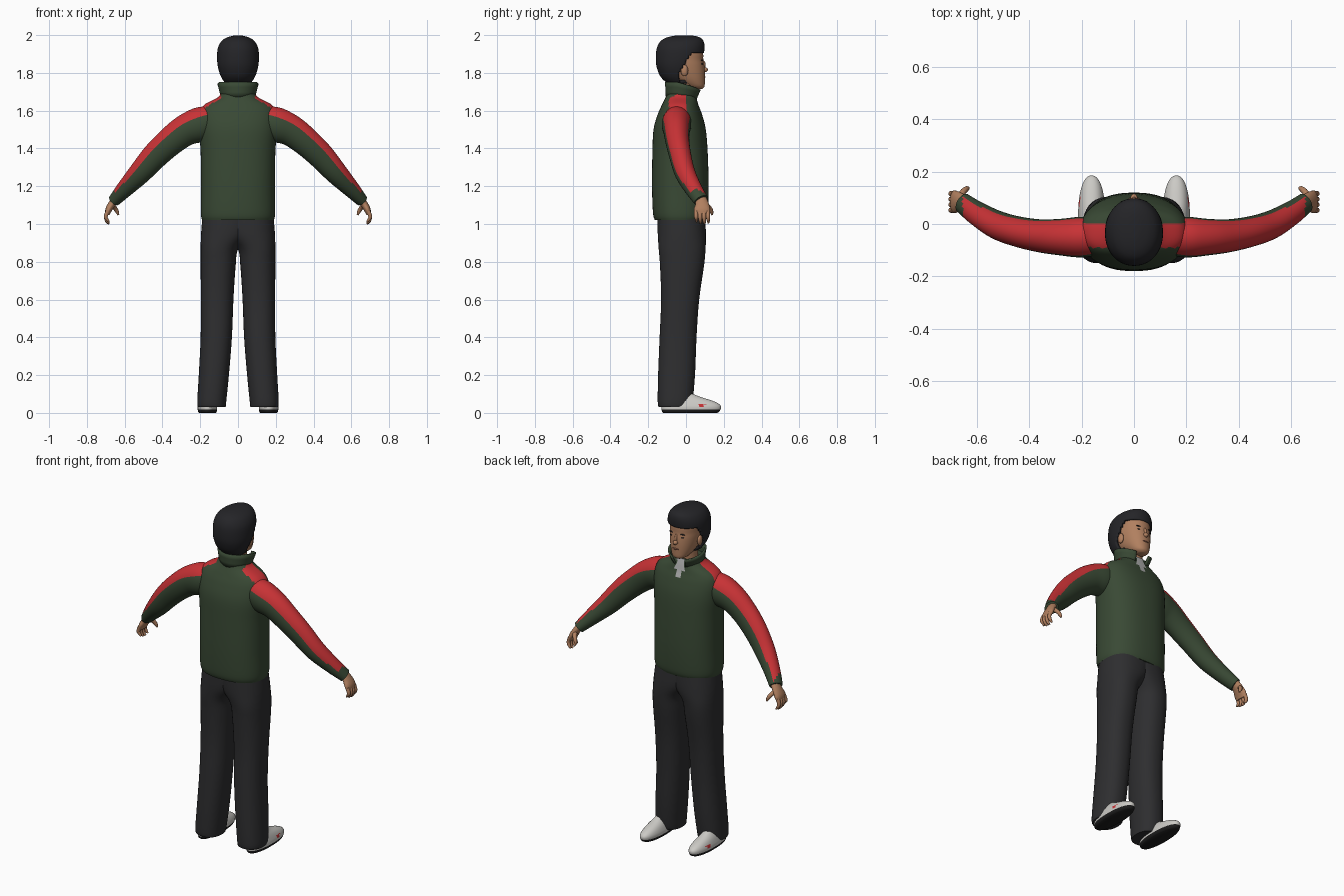
import bpy, bmesh, math
from mathutils import Vector

if "Cube" in bpy.data.objects:
    bpy.data.objects.remove(bpy.data.objects["Cube"])

def mat(name, r, g, b):
    m = bpy.data.materials.new(name)
    m.diffuse_color = (r, g, b, 1)
    m.use_nodes = True
    m.node_tree.nodes["Principled BSDF"].inputs["Base Color"].default_value = m.diffuse_color
    return m

GREEN = mat("jacket_green", .041, .067, .035)
RED = mat("stripe_red", .58, .032, .036)
DARK = mat("trouser_charcoal", .027, .027, .029)
HAIR = mat("hair_black", .018, .018, .021)
SKIN = mat("skin", .44, .215, .115)
LIP = mat("lip_brown", .27, .11, .07)
WHITE = mat("shoe_white", .6, .59, .56)
SOLE = mat("sole_black", .012, .012, .012)
GREY = mat("shirt_grey", .42, .42, .42)

def smooth_rows(rows, n):
    """Catmull-Rom interpolation of number rows, n steps per span."""
    out = []
    for i in range(len(rows) - 1):
        a, b, c, d = (rows[max(0, min(len(rows) - 1, i + k))] for k in (-1, 0, 1, 2))
        for j in range(n):
            t = j / n
            out.append([.5 * (2*q + (r-p)*t + (2*p-5*q+4*r-s)*t*t + (3*q-p-3*r+s)*t**3)
                        for p, q, r, s in zip(a, b, c, d)])
    return out + [list(rows[-1])]

def finish(name, bm, mats, rule=None, angle=50):
    bmesh.ops.recalc_face_normals(bm, faces=bm.faces)
    if rule:
        for f in bm.faces:
            f.material_index = rule(f.calc_center_median(), f.normal)
    me = bpy.data.meshes.new(name)
    bm.to_mesh(me)
    bm.free()
    for m in mats:
        me.materials.append(m)
    ob = bpy.data.objects.new(name, me)
    bpy.context.collection.objects.link(ob)
    bpy.ops.object.select_all(action='DESELECT')
    ob.select_set(True)
    bpy.context.view_layer.objects.active = ob
    bpy.ops.object.shade_smooth_by_angle(angle=math.radians(angle))
    return ob

def loft(name, rings, mats, rule=None, seg=32, power=1.0, side=1, cull=None):
    """Skin rings of (centre, u, v) with capped ends; side=-1 mirrors in x."""
    bm = bmesh.new()
    loops = []
    for c, u, v in rings:
        loop = []
        for k in range(seg):
            a = 2 * math.pi * (k + .5) / seg
            cu, sv = (math.copysign(abs(w) ** power, w) for w in (math.cos(a), math.sin(a)))
            p = c + u * cu + v * sv
            loop.append(bm.verts.new((p.x * side, p.y, p.z)))
        loops.append(loop)
    for A, B in zip(loops, loops[1:]):
        for k in range(seg):
            bm.faces.new((A[k], A[(k+1) % seg], B[(k+1) % seg], B[k]))
    bm.faces.new(loops[0])
    bm.faces.new(loops[-1])
    if cull:
        bmesh.ops.delete(bm, geom=[f for f in bm.faces if cull(f.calc_center_median())], context='FACES')
    return finish(name, bm, mats, rule)

def stack(rows, n=4):
    """Rows of (z, x0, x1, y0, y1) to horizontal rings."""
    return [(Vector(((a+b)/2, (c+d)/2, z)), Vector(((b-a)/2, 0, 0)), Vector((0, (d-c)/2, 0)))
            for z, a, b, c, d in smooth_rows(rows, n)]

def centred(rows):
    return [(z, -h, h, a, b) for z, h, a, b in rows]

def limb(rows, n=4):
    """Rows of (x, y, z, thickness, width) to rings across the path."""
    pts = smooth_rows(rows, n)
    rings = []
    for i, (x, y, z, th, wd) in enumerate(pts):
        t = (Vector(pts[min(i+1, len(pts)-1)][:3]) - Vector(pts[max(i-1, 0)][:3])).normalized()
        wide = Vector((0, 1, 0))
        wide = (wide - t * wide.dot(t)).normalized()
        rings.append((Vector((x, y, z)), t.cross(wide) * th, wide * wd))
    return rings

def ball(name, loc, size, m):
    bm = bmesh.new()
    bmesh.ops.create_uvsphere(bm, u_segments=16, v_segments=10, radius=1)
    for v in bm.verts:
        v.co = Vector(loc) + Vector(v.co[i] * size[i] for i in range(3))
    return finish(name, bm, [m])

# Jacket body with shoulder stripes and an open neck patch
def jacket_rule(c, n):
    if c.z > 1.6 and abs(c.x) > .09 and -.09 < c.y < 0:
        return 1
    return 2 if c.y > 0 and abs(c.x) < .026 and c.z > 1.6 else 0

loft("jacket_body", stack(centred([
    (1.02, .19, -.165, .105), (1.06, .197, -.175, .115), (1.2, .196, -.18, .12),
    (1.38, .198, -.178, .115), (1.5, .207, -.172, .105), (1.58, .205, -.15, .085),
    (1.63, .18, -.128, .066), (1.67, .108, -.108, .055), (1.70, .085, -.095, .045)]), 6),
    [GREEN, RED, GREY], jacket_rule, seg=56, power=.85)

# Stand-up collar, open and pointed at the front
bm = bmesh.new()
strips = []
for k in range(41):
    t = k / 20 - 1
    a = -math.pi / 2 + t * math.radians(158)
    f = max(0, abs(t) - .45) / .55
    rows = []
    for j in range(4):
        s = j / 3
        r = .086 + .014 * s
        rows.append(bm.verts.new((r * math.cos(a) * (1 + .15 * f * s),
                                  -.022 + (.08 + .004 * s) * math.sin(a) + .018 * f * s,
                                  1.672 + s * (.08 - .03 * f) - .01 * f)))
    strips.append(rows)
for A, B in zip(strips, strips[1:]):
    for j in range(3):
        bm.faces.new((A[j], B[j], B[j+1], A[j+1]))
collar = finish("collar", bm, [GREEN])
md = collar.modifiers.new("thickness", 'SOLIDIFY')
md.thickness = .01
md.offset = 0

# Neck and head
loft("neck", stack(centred([(1.64, .062, -.07, .035), (1.72, .058, -.07, .04), (1.8, .06, -.08, .05)])), [SKIN])
loft("head", stack(centred([
    (1.715, .022, .035, .085), (1.728, .044, .0, .098), (1.76, .064, -.06, .1),
    (1.8, .078, -.11, .1), (1.84, .085, -.13, .097), (1.87, .087, -.135, .092),
    (1.91, .088, -.135, .09), (1.95, .078, -.11, .07), (1.975, .05, -.07, .04)])), [SKIN], power=.93)
ball("nose", (0, .098, 1.817), (.014, .018, .013), SKIN)
ball("nose_bridge", (0, .092, 1.84), (.009, .012, .025), SKIN)
ball("lips", (0, .094, 1.778), (.022, .01, .006), LIP)
for s in (-1, 1):
    ball("ear", (s * .087, -.008, 1.812), (.012, .02, .03), SKIN)
    ball("eye", (s * .034, .084, 1.848), (.012, .006, .004), HAIR)
    ball("eyebrow", (s * .035, .084, 1.867), (.018, .006, .003), HAIR)

# Hair cap cut away around the face and ears
def face_opening(c):
    return c.z < 1.905 and c.y > -.035 + max(0, c.z - 1.8) * .6

hair = loft("hair", stack(centred([
    (1.745, .068, -.10, .03), (1.78, .09, -.135, .05), (1.83, .106, -.155, .07),
    (1.88, .111, -.16, .09), (1.93, .107, -.155, .098), (1.965, .09, -.137, .094),
    (1.985, .064, -.108, .078), (1.996, .03, -.065, .045), (1.999, .005, -.02, 0)]), 8),
    [HAIR], seg=72, power=.96, cull=face_opening)
md = hair.modifiers.new("thickness", 'SOLIDIFY')
md.thickness = .018
md.offset = -1

ARM = [(.12, -.045, 1.555, .075, .07), (.2, -.05, 1.527, .092, .078), (.28, -.05, 1.495, .083, .07),
       (.36, -.045, 1.435, .076, .063), (.44, -.03, 1.36, .07, .058), (.52, -.005, 1.27, .06, .054),
       (.6, .04, 1.185, .045, .046), (.655, .08, 1.125, .033, .04)]
LEG = [(.03, .065, .212, -.145, .025), (.06, .062, .216, -.15, .035), (.2, .048, .208, -.148, .048),
       (.4, .032, .198, -.14, .056), (.6, .024, .197, -.132, .07), (.78, .012, .198, -.138, .096),
       (.87, -.002, .198, -.145, .104), (.95, -.07, .196, -.15, .106), (1.04, -.1, .188, -.15, .1)]
SHOE = [(0, .118, .205, -.12, .165), (.008, .112, .212, -.128, .178), (.03, .11, .214, -.13, .186),
        (.048, .114, .21, -.128, .174), (.066, .12, .204, -.125, .135), (.085, .128, .196, -.12, .075),
        (.1, .135, .19, -.11, .04)]

arm_rings = limb(ARM, 6)
def arm_rule(c, n):
    # Red along the upper outer face, stopping short of the cuff
    near = min(arm_rings, key=lambda r: (r[0] - Vector((abs(c.x), c.y, c.z))).length)
    d = (Vector((abs(c.x), c.y, c.z)) - near[0]).normalized()
    return 1 if d.dot(near[1].normalized()) > .5 and abs(c.x) < .655 else 0

def shoe_rule(c, n):
    if c.z < .016:
        return 1
    return 2 if abs(c.x) > .19 and .06 < c.y < .1 and .03 < c.z < .05 else 0

for s, tag in ((-1, "left"), (1, "right")):
    # Sleeve, hand and fingers
    loft(tag + "_sleeve", arm_rings, [GREEN, RED], arm_rule, seg=36, side=s)
    loft(tag + "_palm", limb([(.64, .075, 1.145, .022, .028), (.668, .085, 1.105, .02, .036),
                              (.685, .085, 1.075, .018, .044), (.692, .085, 1.05, .012, .04)]),
         [SKIN], seg=16, side=s)
    for i in range(4):
        y = .053 + i * .021
        z = 1.0 + (.012, .003, 0, .006)[i]
        loft(tag + "_finger", limb([(.69, y, 1.068, .011, .011), (.7, y, 1.04, .0105, .0105),
                                    (.695, y + .002, z + .015, .009, .009), (.683, y + .003, z, .005, .005)], 3),
             [SKIN], seg=10, side=s)
    loft(tag + "_thumb", limb([(.668, .1, 1.105, .014, .014), (.652, .125, 1.085, .012, .012),
                               (.64, .135, 1.065, .01, .01), (.633, .138, 1.048, .005, .005)], 3),
         [SKIN], seg=10, side=s)
    # Trouser leg and shoe
    loft(tag + "_trouser_leg", stack(LEG), [DARK], seg=36, power=.88, side=s)
    loft(tag + "_shoe", stack(SHOE), [WHITE, SOLE, RED], shoe_rule, seg=40, power=.9, side=s)
